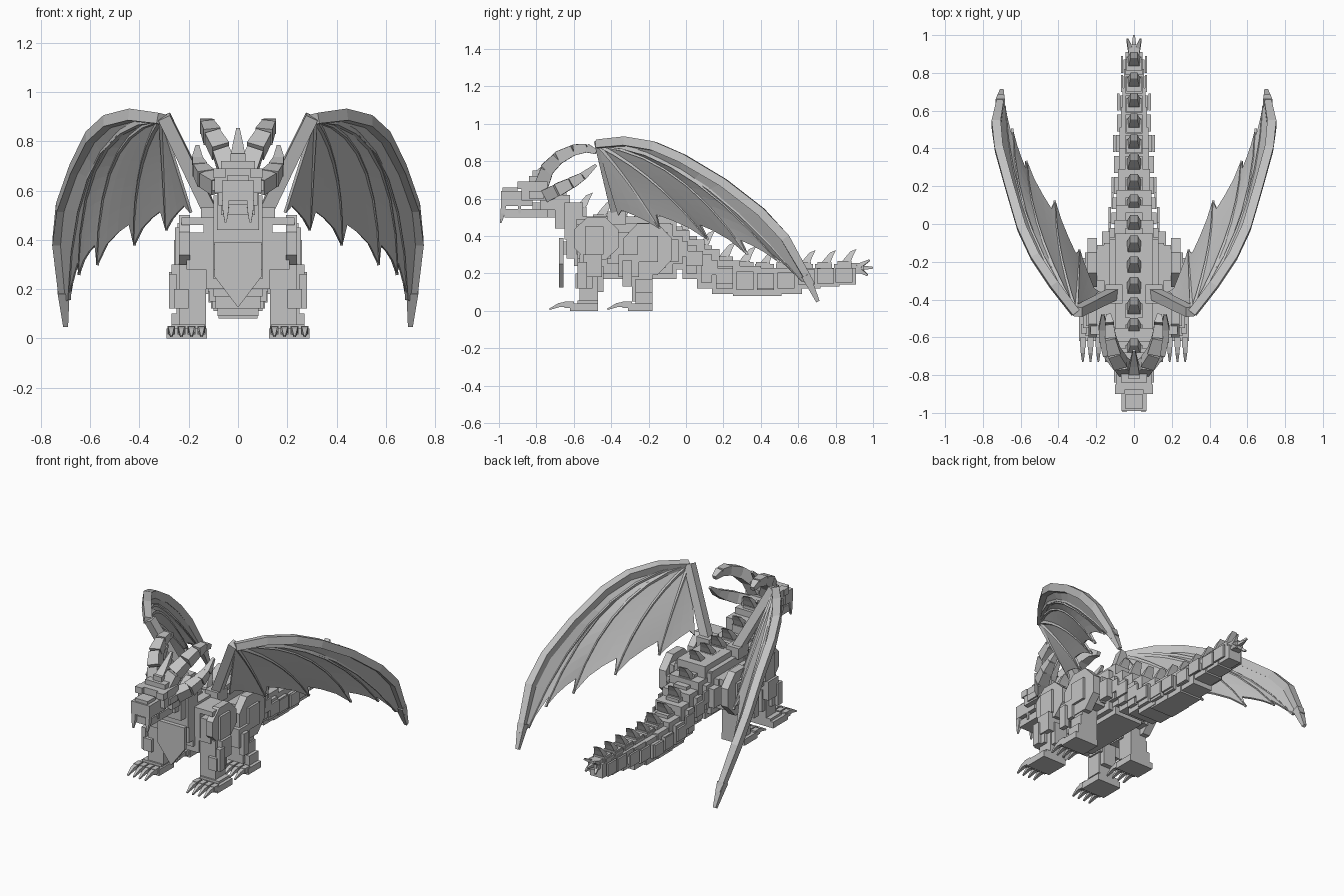
import bpy, bmesh, math
from mathutils import Vector, Matrix

cube = bpy.data.objects.get("Cube")
if cube:
    bpy.data.objects.remove(cube, do_unlink=True)

grey = bpy.data.materials.new("stone grey")
grey.use_nodes = True
COL = (0.55, 0.55, 0.55, 1)
grey.diffuse_color = COL
grey.node_tree.nodes["Principled BSDF"].inputs["Base Color"].default_value = COL


def finish(name, bm, mirror=False, thick=0):
    bmesh.ops.recalc_face_normals(bm, faces=bm.faces)
    me = bpy.data.meshes.new(name)
    bm.to_mesh(me)
    bm.free()
    me.materials.append(grey)
    ob = bpy.data.objects.new(name, me)
    bpy.context.collection.objects.link(ob)
    if thick:
        mod = ob.modifiers.new("Thickness", 'SOLIDIFY')
        mod.thickness, mod.offset = thick, 0
    if mirror:
        ob.modifiers.new("Mirror", 'MIRROR').use_mirror_merge = False


def box(bm, x0, x1, y0, y1, z0, z1):
    size = Matrix.Diagonal((x1 - x0, y1 - y0, z1 - z0, 1))
    mid = Matrix.Translation(((x0 + x1) / 2, (y0 + y1) / 2, (z0 + z1) / 2))
    bmesh.ops.create_cube(bm, size=1, matrix=mid @ size)


def loft(bm, rings):
    rows = [[bm.verts.new(p) for p in r] for r in rings]
    for a, b in zip(rows, rows[1:]):
        for i in range(len(a)):
            j = (i + 1) % len(a)
            bm.faces.new((a[i], a[j], b[j], b[i]))
    bm.faces.new(rows[0])
    bm.faces.new(rows[-1][::-1])


def beam(bm, pts, radii, ref=(1, 0, 0)):
    """Square beam swept along a path."""
    pts = [Vector(p) for p in pts]
    rings = []
    for i, p in enumerate(pts):
        t = (pts[min(i + 1, len(pts) - 1)] - pts[max(i - 1, 0)]).normalized()
        u = t.cross(Vector(ref)).normalized()
        v = t.cross(u)
        r = radii[i]
        rings.append([p + u * r * a + v * r * b for a, b in ((1, 1), (1, -1), (-1, -1), (-1, 1))])
    loft(bm, rings)


def boxes(name, rows, mirror=False):
    bm = bmesh.new()
    for r in rows:
        box(bm, *r)
    finish(name, bm, mirror)


def slabs(name, rows):
    """Boxes centred on x: half width, y range, z range."""
    boxes(name, [(-w, w, *r) for w, *r in rows])


# Head, jaw and neck
slabs("head", [(.065, -.99, -.82, .56, .64), (.045, -.98, -.9, .62, .66),
               (.095, -.88, -.74, .59, .69), (.07, -.84, -.75, .66, .72),
               (.03, -.82, -.74, .7, .75), (.08, -.78, -.68, .54, .66)])
slabs("jaw", [(.055, -.97, -.74, .5, .545), (.04, -.82, -.7, .52, .58)])
slabs("neck", [(.07, -.74, -.66, .5, .64), (.085, -.7, -.62, .44, .62), (.1, -.65, -.55, .38, .58)])
bm = bmesh.new()
beam(bm, [(.05, -.975, .57), (.05, -.98, .52), (.05, -.99, .47)], (.014, .012, .004))
beam(bm, [(.055, -.89, .57), (.055, -.89, .52)], (.01, .006))
finish("fangs", bm, True)
boxes("brow", [(.05, .1, -.9, -.85, .65, .69), (.085, .105, -.84, -.76, .6, .64)], True)
bm = bmesh.new()
beam(bm, [(0, -.79, .72), (0, -.74, .77), (0, -.67, .85)], (.03, .022, .007))
finish("head_crest", bm)

# Horns
for name, path, radii in (
    ("upper_horn", [(.04, -.77, .68), (.07, -.74, .76), (.105, -.68, .82), (.125, -.6, .86),
                    (.13, -.53, .87), (.135, -.48, .85)], (.038, .037, .035, .03, .024, .014)),
    ("lower_horn", [(.08, -.74, .62), (.13, -.68, .65), (.155, -.61, .685), (.165, -.55, .72),
                    (.165, -.48, .78)], (.034, .035, .03, .022, .008))):
    bm = bmesh.new()
    for a in range(len(path) - 1):  # separate overlapping segments
        beam(bm, path[a:a + 2], (radii[a], radii[a + 1] * .92))
    finish(name, bm, True)

# Torso and chest
slabs("torso", [(.13, -.58, -.08, .2, .47), (.1, -.6, -.05, .24, .505), (.16, -.42, -.1, .25, .42),
                (.1, -.5, -.05, .17, .3), (.1, -.64, -.55, .28, .5), (.13, -.14, -.07, .2, .46)])
bm = bmesh.new()
shield = [(-.095, .39), (.095, .39), (.095, .25), (0, .125), (-.095, .25)]
loft(bm, [[(x, y, z) for x, z in shield] for y in (-.68, -.655)])
finish("chest_plate", bm)
slabs("chest_mount", [(.05, -.66, -.6, .3, .37)])


# Legs
def joint(name, x0, x1, y, z, ry, rz):
    bm = bmesh.new()
    angles = [math.pi / 8 + i * math.pi / 4 for i in range(8)]
    loft(bm, [[(x, y + ry * math.cos(a) * 1.08, z + rz * math.sin(a) * 1.08) for a in angles] for x in (x0, x1)])
    finish(name, bm, True)


joint("shoulder", .195, .24, -.48, .385, .12, .115)
joint("hip", .195, .245, -.205, .33, .13, .138)
boxes("shoulder_block", [(.09, .14, -.585, -.4, .3, .49), (.09, .23, -.585, -.42, .46, .49),
                         (.13, .21, -.58, -.4, .28, .43), (.23, .255, -.54, -.44, .3, .45)], True)
boxes("hip_block", [(.12, .2, -.3, -.11, .23, .42), (.24, .26, -.26, -.15, .26, .4),
                    (.1, .17, -.2, -.04, .26, .38)], True)
boxes("front_leg", [(.13, .24, -.57, -.47, .05, .3), (.12, .27, -.55, -.45, .18, .3),
                    (.25, .28, -.58, -.53, .12, .26), (.2, .26, -.59, -.5, .12, .2),
                    (.14, .23, -.53, -.44, .1, .24)], True)
boxes("back_leg", [(.13, .24, -.29, -.18, .05, .28), (.12, .26, -.36, -.25, .18, .3),
                   (.25, .28, -.34, -.29, .13, .27), (.13, .25, -.27, -.18, .04, .17)], True)
for name, y0, y1, top in (("front_foot", -.63, -.47, .055), ("back_foot", -.32, -.18, .1)):
    boxes(name, [(.125, .29, y0 + .01, y1, 0, .04), (.135, .27, y0 + .05, y1, .03, top)], True)
    bm = bmesh.new()
    for i in range(4):
        x = .148 + .041 * i
        box(bm, x - .016, x + .016, y0 - .02, y0 + .03, .015, .05)
        beam(bm, [(x, y0 - .01, .035), (x, y0 - .05, .03), (x, y0 - .1, .008)], (.014, .011, .004))
    finish(name + "_claws", bm, True)

# Tail: overlapping blocks with offset side plates
tail = [(-.08, .13, .22, .45), (.0, .12, .17, .4), (.08, .115, .12, .35), (.16, .105, .09, .29),
        (.27, .1, .08, .26), (.38, .095, .08, .25), (.49, .085, .09, .25), (.6, .075, .12, .25),
        (.7, .065, .13, .25), (.8, .055, .14, .25), (.89, .03, .17, .26)]
bm, plates = bmesh.new(), bmesh.new()
for i, (y, w, z0, z1) in enumerate(tail[:-1]):
    y1 = tail[i + 1][0]
    m = (z0 + z1) / 2
    box(bm, -w * .8, w * .8, y - .02, y1 + .02, z0, z1 - .02)
    box(bm, -w, w, y, y1 - .02, z0 + .03, z1 - .05)
    box(bm, -.045, .045, y - .01, y1 - .02, z1 - .04, z1)
    off = .005 + .01 * (i % 2)
    box(plates, w + off - .012, w + off, y, y + .09, m - .045, m + .035)
box(bm, -.03, .03, .87, .95, .2, .255)
finish("tail", bm)
finish("tail_side_plates", plates, True)
bm = bmesh.new()
for x, y, z in ((.035, .98, .27), (0, 1, .23), (.035, .97, .19)):
    beam(bm, [(x * .4, .91, .23), (x, y, z)], (.016, .005), (0, 0, 1))
finish("tail_tip_spikes", bm, True)

# Back spines follow the top line
ridge = [(-.75, .66), (-.66, .62), (-.56, .54), (-.46, .505), (-.08, .49)] + [(t[0], t[3]) for t in tail[1:]]


def ridge_z(y):
    for (a, za), (b, zb) in zip(ridge, ridge[1:]):
        if a <= y <= b:
            return za + (zb - za) * (y - a) / (b - a)
    return ridge[-1][1]


bm = bmesh.new()
for i in range(15):
    y = -.675 + i * .109
    s = 1 if y < .4 else .88
    z = ridge_z(y) - .02
    box(bm, -.045 * s, .045 * s, y - .04, y + .035, z - .02, z + .03)
    rings = []
    for dy, dz, w, d in ((0, .02, .038, .036), (.022, .06, .03, .028), (.05, .1, .02, .018)):
        w, d = w * s, d * s
        rings.append([(a * w, y + dy * s + b * d, z + dz * s + b * d * .4)
                      for a, b in ((-1, -1), (1, -1), (1, 1), (-1, 1))])
    loft(bm, rings)
finish("back_spines", bm)

# Wings
lead = [Vector(p) for p in ((.31, -.47, .89), (.425, -.32, .905), (.525, -.17, .88), (.595, -.02, .815),
                            (.66, .2, .685), (.715, .4, .53), (.73, .53, .39), (.705, .67, .14))]
wrist = lead[0]
STEPS = 14


def finger(ctrl, tip):
    c, e = Vector(ctrl), Vector(tip)
    return [wrist * (1 - t) ** 2 + c * 2 * t * (1 - t) + e * t * t for t in (i / STEPS for i in range(STEPS + 1))]


def sample(path, f):
    """Point at fraction f of a path."""
    f *= len(path) - 1
    k = min(int(f), len(path) - 2)
    return path[k].lerp(path[k + 1], f - k)


fingers = [finger((.25, -.42, .7), (.19, -.36, .51)),
           finger((.3, -.3, .7), (.29, -.14, .44)),
           finger((.42, -.15, .73), (.42, .12, .38)),
           finger((.56, -.03, .84), (.57, .33, .3)),
           finger((.635, -.03, .89), (.645, .5, .26)),
           finger((.66, .02, .89), (.685, .62, .16))]

# Membrane between ribs, cut back in steps along the trailing edge
bm = bmesh.new()
ribs = fingers + [lead]
cuts = [.9, .84, .87, .92, .95, 1]
for a, b, depth in zip(ribs, ribs[1:], cuts):
    prev = None
    for s, share in ((0, 0), (.15, 1), (.45, .8), (.75, .5), (1, 0)):
        cut = 1 - (1 - depth) * share
        col = [bm.verts.new(sample(a, i / STEPS * cut).lerp(sample(b, i / STEPS * cut), s))
               for i in range(STEPS + 1)]
        if prev:
            for i in range(STEPS):
                bm.faces.new((prev[i], prev[i + 1], col[i + 1], col[i]))
        prev = col
bmesh.ops.remove_doubles(bm, verts=bm.verts, dist=.0005)
finish("wing_membrane", bm, True, .012)

bm = bmesh.new()
for f in fingers[1:]:
    beam(bm, f[::2], [.013 - .001 * i for i in range(len(f[::2]))])
finish("wing_fingers", bm, True)
bm = bmesh.new()
beam(bm, lead, (.022, .024, .024, .024, .023, .023, .024, .018), (0, .3, 1))
beam(bm, [lead[-1] + Vector((.003, -.03, .05)), (.7, .705, .05)], (.024, .01))
finish("wing_leading_edge", bm, True)
bm = bmesh.new()
beam(bm, [(.11, -.37, .51), (.3, -.465, .9)], (.028, .026))
finish("wing_arm", bm, True)
boxes("wing_root", [(.06, .15, -.42, -.32, .46, .53)], True)
